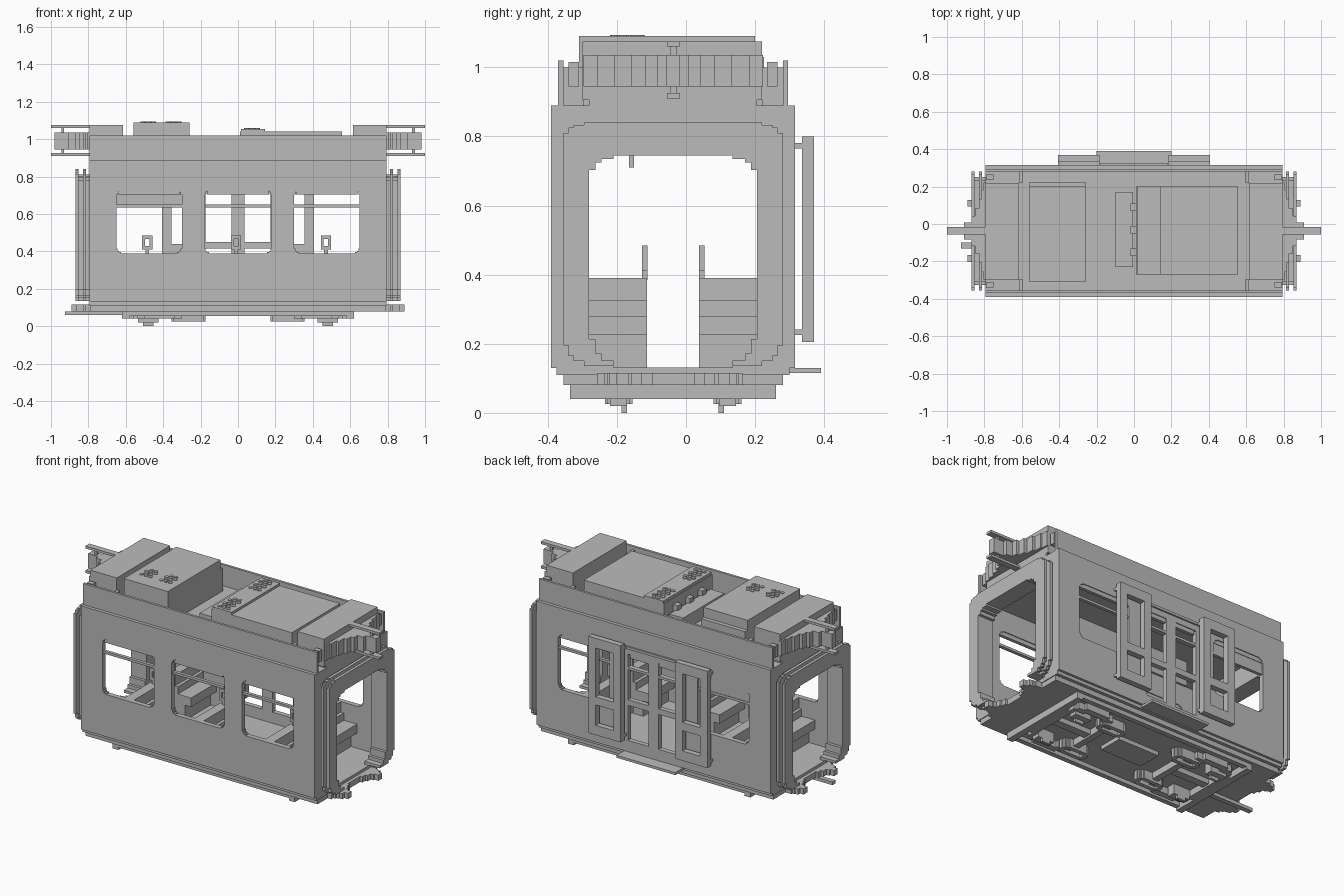
import bpy, bmesh

cube = bpy.data.objects.get("Cube")
if cube:
    bpy.data.objects.remove(cube, do_unlink=True)

grey = bpy.data.materials.new("plain grey")
grey.use_nodes = True
grey.diffuse_color = (0.5, 0.5, 0.5, 1)
bsdf = next(n for n in grey.node_tree.nodes if n.type == 'BSDF_PRINCIPLED')
bsdf.inputs["Base Color"].default_value = (0.5, 0.5, 0.5, 1)

MID = -0.037  # centre line of the carriage body


def finish(name, bm):
    bmesh.ops.recalc_face_normals(bm, faces=bm.faces)
    mesh = bpy.data.meshes.new(name)
    bm.to_mesh(mesh)
    bm.free()
    mesh.materials.append(grey)
    bpy.context.collection.objects.link(bpy.data.objects.new(name, mesh))


def panel(name, axis, lo, hi, solids, holes=()):
    """Slab across an axis: union of rectangles (u0, u1, v0, v1) minus holes."""
    lo, hi = sorted((lo, hi))
    rects = list(solids) + list(holes)
    us = sorted({round(c, 4) for r in rects for c in r[:2]})
    vs = sorted({round(c, 4) for r in rects for c in r[2:]})

    def inside(u, v, group):
        return any(min(r[:2]) < u < max(r[:2]) and r[2] < v < r[3] for r in group)

    cells = set()
    for i in range(len(us) - 1):
        for j in range(len(vs) - 1):
            u, v = (us[i] + us[i + 1]) / 2, (vs[j] + vs[j + 1]) / 2
            if inside(u, v, solids) and not inside(u, v, holes):
                cells.add((i, j))
    bm = bmesh.new()
    verts = {}

    def vert(i, j, k):
        if (i, j, k) not in verts:
            u, v, w = us[i], vs[j], (lo, hi)[k]
            co = {'x': (w, u, v), 'y': (u, w, v), 'z': (u, v, w)}[axis]
            verts[i, j, k] = bm.verts.new(co)
        return verts[i, j, k]

    for i, j in cells:
        ring = [(i, j), (i + 1, j), (i + 1, j + 1), (i, j + 1)]
        for k in (0, 1):
            bm.faces.new([vert(a, b, k) for a, b in ring])
        for n, (di, dj) in enumerate([(0, -1), (1, 0), (0, 1), (-1, 0)]):
            if (i + di, j + dj) not in cells:
                p, q = ring[n], ring[(n + 1) % 4]
                bm.faces.new([vert(*p, 0), vert(*q, 0), vert(*q, 1), vert(*p, 1)])
    finish(name, bm)


def box(name, x0, x1, y0, y1, z0, z1):
    panel(name, 'z', z0, z1, [(x0, x1, y0, y1)])


def stepped(u0, u1, v0, v1, size, bottom=1.0, top=1.0):
    """Rectangle with staircase corners."""
    steps = [(0, 1), (.25, .5), (.5, .25), (1, 0)]
    return [(u0 + a * size, u1 - a * size, v0 + b * size * bottom, v1 - b * size * top)
            for a, b in steps]


# Side walls with windows
def window(x0, x1):
    return stepped(x0, x1, .39, .73, .025)


end_windows = window(-.65, -.3) + window(.3, .65)
side = [(-.795, .795, .13, .89)]
panel("front_wall", 'y', -.39, -.36, side, end_windows + window(-.18, .18))
door_holes = [(a, b, c, d) for a, b in ((-.175, -.035), (.035, .175))
              for c, d in ((.2, .415), (.45, .635), (.65, .73))]
panel("back_wall", 'y', .285, .315, side, end_windows + door_holes)
for name, y0, y1 in (("front", -.385, -.365), ("back", .29, .31)):
    for x in (-.475, 0, .475):
        box(name + "_window_bar", x - .175, x + .175, y0, y1, .635, .65)
        box(name + "_window_rail", x - .165, x + .165, y0, y1, .705, .73)
box("closed_vent", -.65, -.3, .292, .307, .645, .71)

# Floor, skirt, ceiling and roof parapets
box("floor", -.79, .79, -.355, .28, .08, .13)
box("skirt", -.795, .795, -.375, .3, .11, .132)
box("roof_deck", -.795, .795, -.37, .295, .86, .89)
box("front_parapet", -.795, .795, -.37, -.355, .89, 1.02)
box("back_parapet", -.795, .795, .28, .295, .89, 1.02)
box("ceiling_light", -.5, .5, -.165, -.15, .71, .86)

# Ends: wall, folding gangway rings, roof visor, arms and coupling plates
opening = stepped(-.28, .205, .13, .745, .07, 1.2, .6)
for s in (-1, 1):
    panel("end_wall", 'x', s * .765, s * .795, [(-.37, .295, .11, .89)], opening)
    for n, x in enumerate((.79, .812, .83, .852)):
        inset = 0 if n % 2 else .03
        outer = stepped(-.355 + inset, .28 - inset, .135, .84 - inset, .06, 1, .5)
        panel("gangway_ring", 'x', s * x, s * (x + (.018 if n % 2 else .022)), outer, opening)
    x0, x1 = sorted((s * .615, s * .795))
    box("roof_end_block", x0, x1, -.3, .22, .905, 1.075)
    box("roof_end_foot", x0, x1, -.28, .205, .88, .91)
    for y in (-.325, .25):
        box("roof_clip", s * .605 - .01, s * .605 + .01, y - .03, y + .03, .89, 1.0)
        box("end_clip", s * .77 - .02, s * .77 + .02, y - .015, y + .015, .945, 1.015)
    gusset = [(s * .79, s * x, MID - h, MID + h) for h, x in
              ((.26, .805), (.22, .815), (.17, .83), (.12, .85), (.08, .87), (.045, .91), (.02, .98))]
    panel("arched_gusset", 'z', .945, 1.035, gusset)
    for z in (.91, 1.06):
        panel("buffer_arm", 'z', z, z + .015, [(s * .78, s, -.055, -.017)])
    box("arm_post", s * .937 - .008, s * .937 + .008, -.045, -.028, .915, 1.065)
    coupling = [(s * .78, s * .815, MID - .22, MID + .19)]
    for side_sign in (-1, 1):
        for inner, outer, x in ((.06, .2, .83), (.09, .19, .845), (.12, .185, .865), (.13, .165, .89)):
            a, b = sorted((MID + side_sign * inner, MID + side_sign * outer))
            coupling.append((s * .78, s * x, a, b))
    panel("coupling_plate", 'z', .08, .115, coupling)
box("draw_bar", -.925, -.62, -.13, -.1, .06, .08)


# Roof equipment with round grilles
def grille(x, y, rows, z):
    bm = bmesh.new()
    for r in range(rows):
        count = 3 - r % 2
        for c in range(count):
            res = bmesh.ops.create_cone(bm, cap_ends=True, segments=8,
                                        radius1=.012, radius2=.012, depth=.008)
            bmesh.ops.translate(bm, verts=res["verts"], vec=(
                x + (c - (count - 1) / 2) * .03, y + (r - (rows - 1) / 2) * .025, z))
    finish("roof_grille", bm)


box("tall_roof_unit", -.56, -.26, -.31, .2, .89, 1.09)
box("tall_unit_ledge", -.56, -.26, .19, .225, .89, 1.03)
box("long_roof_unit", .01, .555, -.27, .2, .89, 1.04)
box("long_unit_cap", .015, .145, -.27, .2, 1.03, 1.055)
box("low_roof_unit", -.1, -.005, -.23, .17, .89, .97)
for y in (-.15, -.03, .09):
    box("pipe_stub", -.02, .012, y - .02, y + .02, .89, 1.0)
for x in (-.48, -.345):
    grille(x, -.17, 4, 1.09)
for y in (-.18, .12):
    grille(.075, y, 6, 1.055)

# Sliding doors, rails and step
for s in (-1, 1):
    a, b = sorted((s * .185, s * .405))
    panel("sliding_door", 'y', .335, .37, [(a, b, .205, .8)],
          [(a + .05, b - .05, .44, .74), (a + .05, b - .05, .265, .39)])
    for z in (.225, .765):
        box("door_rail", a, b, .31, .337, z, z + .016)
box("door_step", -.2, .2, .28, .39, .115, .13)
box("door_top_rail", -.18, .18, .31, .325, .765, .78)

# Back-to-back seats with grab handles
for x in (-.485, -.01, .47):
    for name, y0, y1, handle in (("front", -.36, -.113, -.12), ("back", .037, .287, .045)):
        if name == "back" and x == -.01:
            continue
        panel(name + "_seat", 'y', y0, y1, [
            (x - .1, x + .1, .13, .225), (x - .14, x + .14, .225, .28),
            (x - .05, x + .05, .28, .325), (x - .03, x + .03, .325, .39)])
        panel(name + "_handle", 'y', handle - .008, handle + .008,
              [(x - .027, x + .027, .41, .485), (x - .01, x + .01, .385, .415)],
              [(x - .012, x + .012, .43, .465)])

# Underframe: side rails, stepped bogie frames and axle pads
for y in (-.32, .245):
    box("under_rail", -.59, .59, y - .015, y + .015, .055, .085)
box("centre_box", -.14, .14, -.11, .04, .055, .085)
for s in (-1, 1):
    x = s * .42
    panel("bogie_frame", 'z', .04, .085,
          stepped(x - .16, x + .16, -.27, .2, .08),
          stepped(x - .12, x + .12, -.23, .16, .06))
    box("bogie_beam", x - .13, x + .13, MID - .025, MID + .025, .05, .085)
    box("cross_beam", s * .6 - .02, s * .6 + .02, -.335, .26, .04, .085)
    for y in (-.195, .12):
        panel("brake_frame", 'z', .025, .085,
              stepped(s * .265 - .09, s * .265 + .09, y - .04, y + .04, .03),
              [(s * .265 - .06, s * .265 + .06, y - .015, y + .015)])
        box("axle_pad", s * .48 - .055, s * .48 + .055, y - .025, y + .025, .02, .085)
    for y in (-.178, .102):
        box("axle_foot", s * .48 - .028, s * .48 + .028, y - .008, y + .008, 0, .03)
